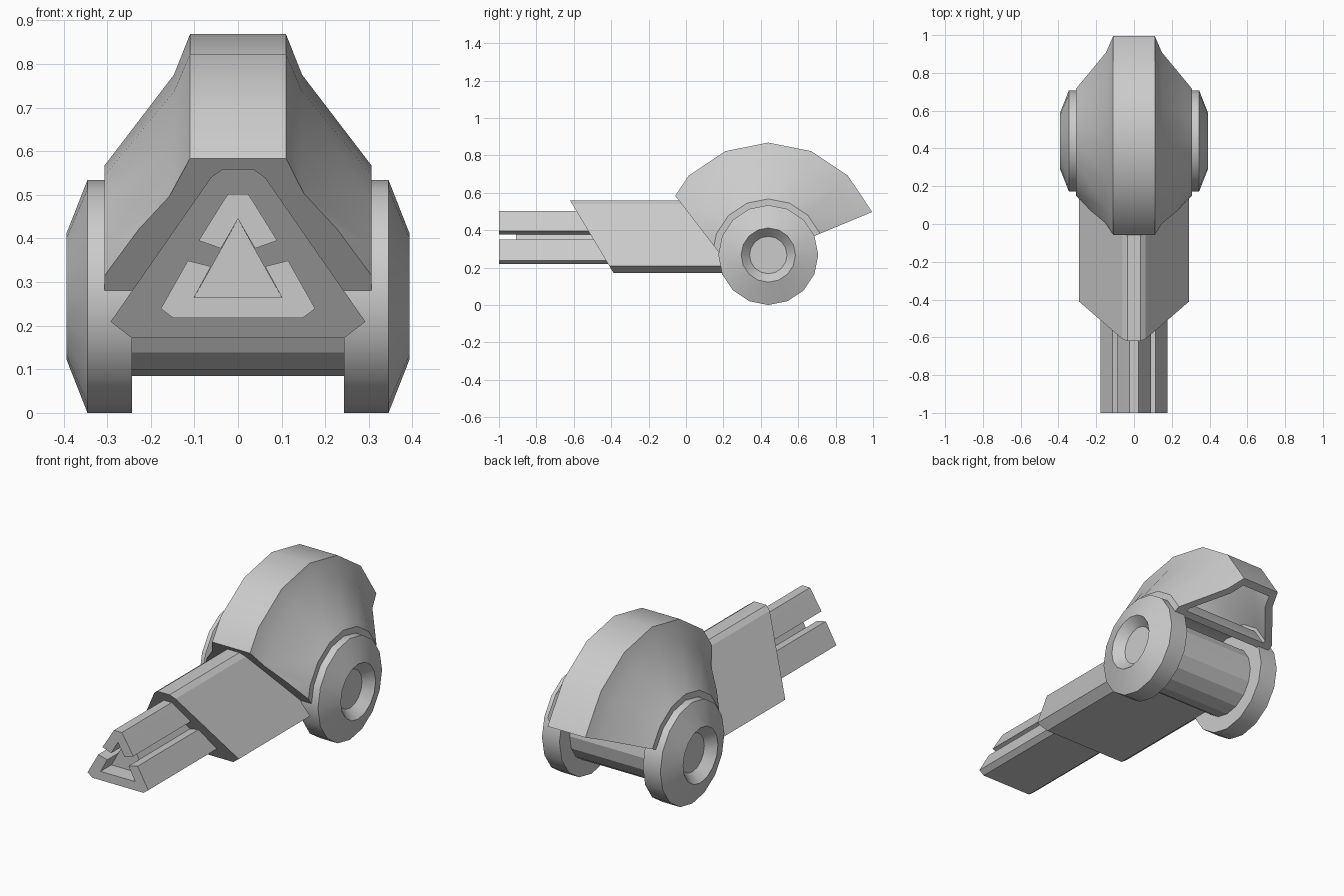
import bpy, bmesh, math
from mathutils import Vector

if "Cube" in bpy.data.objects:
    bpy.data.objects.remove(bpy.data.objects["Cube"])

AY, AZ = 0.44, 0.267          # centre of the pivot axis (runs along x)
STEP = math.radians(22.5)     # all round parts have 16 sides


def finish(name, bm, smooth=False):
    bmesh.ops.remove_doubles(bm, verts=bm.verts, dist=1e-5)
    bmesh.ops.recalc_face_normals(bm, faces=bm.faces)
    me = bpy.data.meshes.new(name)
    bm.to_mesh(me)
    bm.free()
    ob = bpy.data.objects.new(name, me)
    bpy.context.collection.objects.link(ob)
    if smooth:
        bpy.ops.object.select_all(action='DESELECT')
        ob.select_set(True)
        bpy.context.view_layer.objects.active = ob
        bpy.ops.object.shade_smooth_by_angle(angle=math.radians(30))
    return ob


def spin(bm, profile, start, steps, closed):
    """Revolve (x, radius) points about the pivot axis; returns the rings."""
    rings = []
    for i in range(start, start + steps + 1):
        c, s = math.cos(i * STEP), math.sin(i * STEP)
        rings.append([bm.verts.new((x, AY + r * c, AZ + r * s)) for x, r in profile])
    n = len(profile)
    for a, b in zip(rings, rings[1:]):
        for j in range(n if closed else n - 1):
            k = (j + 1) % n
            bm.faces.new((a[j], a[k], b[k], b[j]))
    return rings


def mirrored(half):
    """Complete a left/right symmetric outline from its right half."""
    return half + [(-x, z) for x, z in reversed(half) if abs(x) > 1e-6]


def prism(name, outline, front, back):
    """Extrude an (x, z) outline along y; front is a function of z."""
    bm = bmesh.new()
    f = [bm.verts.new((x, front(z), z)) for x, z in outline]
    b = [bm.verts.new((x, back, z)) for x, z in outline]
    bm.faces.new(f)
    bm.faces.new(b[::-1])
    for i in range(len(f)):
        j = (i + 1) % len(f)
        bm.faces.new((f[i], b[i], b[j], f[j]))
    return finish(name, bm)


# side discs with dished hubs
for side, name in ((1, "right_disc"), (-1, "left_disc")):
    bm = bmesh.new()
    prof = [(.243, 0), (.243, .267), (.345, .267), (.393, .145), (.345, .1), (.345, 0)]
    spin(bm, [(side * x, r) for x, r in prof], 0, 16, False)
    finish(name, bm, True)

# axle between the discs
bm = bmesh.new()
spin(bm, [(-.3, 0), (-.3, .182), (.3, .182), (.3, 0)], 0, 16, False)
finish("axle", bm)

# hollow shroud, open at the back, front trimmed by a slanted plane
bm = bmesh.new()
outer = spin(bm, mirrored([(.11, .601), (.147, .508), (.306, .3), (.306, .257)]), 1, 7, True)
inner = spin(bm, mirrored([(.085, .56), (.112, .49), (.25, .312), (.25, .295)]), 1, 7, True)
for j in range(8):
    k = (j + 1) % 8
    bm.faces.new((outer[0][j], outer[0][k], inner[0][k], inner[0][j]))
bmesh.ops.bisect_plane(bm, geom=bm.verts[:] + bm.edges[:] + bm.faces[:], dist=1e-5,
                       plane_co=(0, -.07, .6), plane_no=Vector((0, -.33, -.254)).normalized(),
                       clear_outer=True)
bmesh.ops.bridge_loops(bm, edges=[e for e in bm.edges if e.is_boundary])
finish("shroud", bm, True)

# barrel housing with a raked front
prism("barrel_housing", mirrored([(.035, .559), (.062, .54), (.292, .209), (.244, .172)]),
      lambda z: -.62 + (.559 - z) * .6, .3)

# upper and lower barrel rails around a set-back triangular core
prism("upper_rail", mirrored([(0, .445), (.039, .377), (.09, .395), (.041, .474), (.023, .502)]),
      lambda z: -1, -.3)
prism("lower_rail", mirrored([(.101, .264), (.062, .336), (.115, .349), (.177, .239), (.149, .218)][::-1]),
      lambda z: -1, -.3)
prism("barrel_core", mirrored([(0, .445), (.101, .264)]), lambda z: -.91, -.3)
